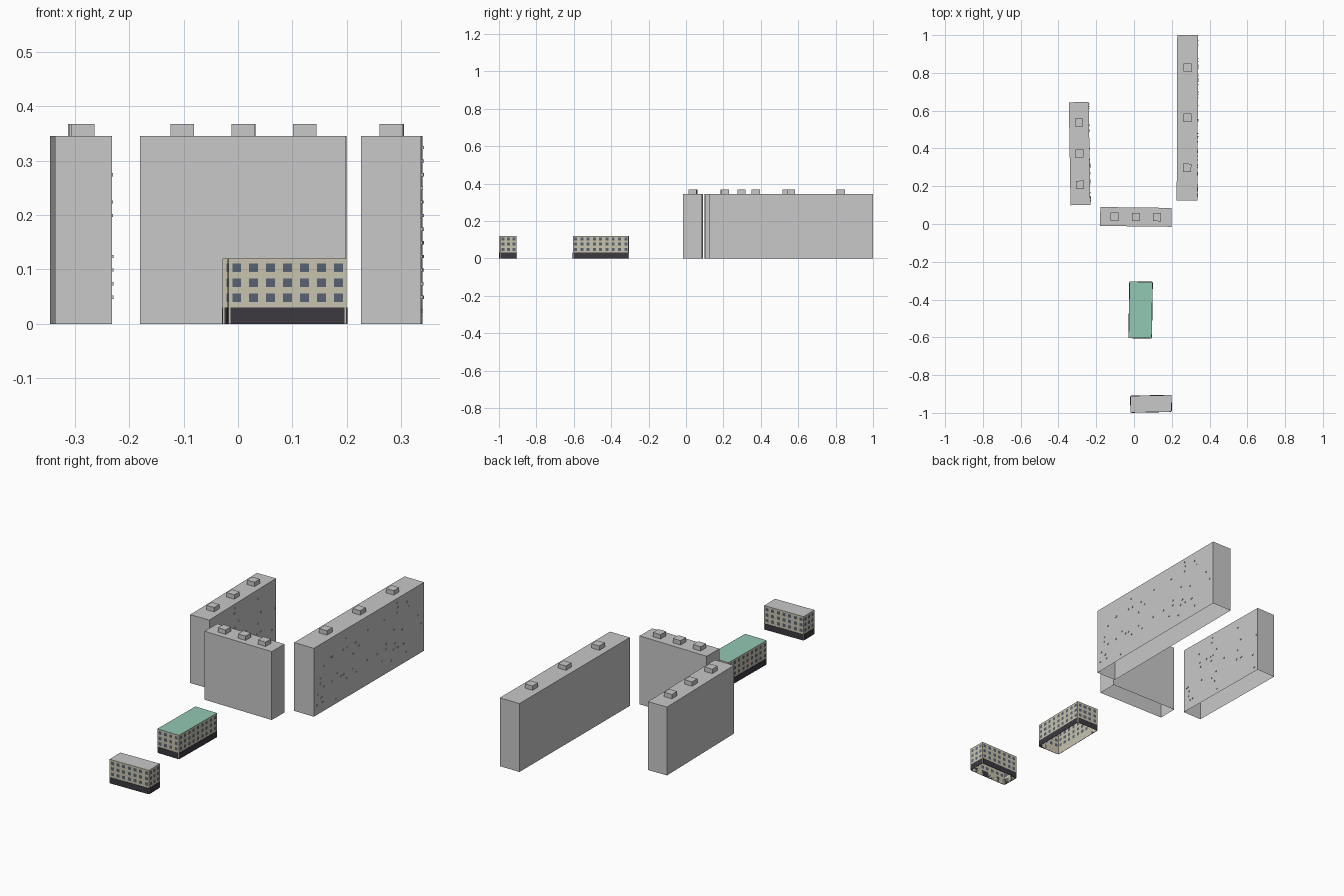
import bpy, bmesh, math, random
from mathutils import Vector

if "Cube" in bpy.data.objects:
    bpy.data.objects.remove(bpy.data.objects["Cube"])

random.seed(4)


def material(name, rgb):
    m = bpy.data.materials.new(name)
    m.diffuse_color = (*rgb, 1)
    m.use_nodes = True
    m.node_tree.nodes["Principled BSDF"].inputs["Base Color"].default_value = m.diffuse_color
    return m


GREY = material("concrete grey", (0.58, 0.58, 0.58))
CREAM = material("cream plaster", (0.58, 0.55, 0.43))
GLASS = material("window blue grey", (0.098, 0.122, 0.171))
DARK = material("dark plinth", (0.045, 0.041, 0.051))
GREEN = material("green roof", (0.29, 0.58, 0.456))


def finish(bm, name, mats, centre, yaw):
    me = bpy.data.meshes.new(name)
    bm.to_mesh(me)
    bm.free()
    for m in mats:
        me.materials.append(m)
    ob = bpy.data.objects.new(name, me)
    bpy.context.collection.objects.link(ob)
    ob.location = (centre[0], centre[1], 0)
    ob.rotation_euler.z = math.radians(yaw)
    return ob


def box(bm, lo, hi):
    vs = bmesh.ops.create_cube(bm, size=1)["verts"]
    for v in vs:
        for i in range(3):
            v.co[i] = lo[i] if v.co[i] < 0 else hi[i]


def spans(start, pitch, size, count, end):
    """Boundaries where every odd cell is a panel."""
    out = [0]
    for i in range(count):
        a = start + i * pitch
        out += [a, a + size]
    return out + [end]


def shell(sx, sy, height, rows, cols_x, cols_y, depth, lip):
    """Open-bottomed block with recessed panels and a shallow roof parapet."""
    bm = bmesh.new()
    hx, hy = sx / 2, sy / 2
    corners = [Vector((-hx, -hy, 0)), Vector((hx, -hy, 0)),
               Vector((hx, hy, 0)), Vector((-hx, hy, 0))]
    panels = []
    for k in range(4):
        p, q = corners[k], corners[(k + 1) % 4]
        d = (q - p).normalized()
        cols = cols_y if k % 2 else cols_x
        grid = [[bm.verts.new(p + d * u + Vector((0, 0, z))) for u in cols] for z in rows]
        for r in range(len(rows) - 1):
            for c in range(len(cols) - 1):
                f = bm.faces.new((grid[r][c], grid[r][c + 1], grid[r + 1][c + 1], grid[r + 1][c]))
                if r % 2 and c % 2:
                    panels.append(f)
    bmesh.ops.inset_individual(bm, faces=panels, thickness=0.0002, depth=-depth)
    for f in panels:
        f.material_index = 1
    roof = bm.faces.new([bm.verts.new(c + Vector((0, 0, height))) for c in corners])
    bmesh.ops.inset_individual(bm, faces=[roof], thickness=0.003, depth=-lip)
    roof.material_index = 2
    return bm


H = 0.345


def tower(name, sx, sy, centre, yaw, bays, hut_gap, units=0):
    rows = spans(0.015, 0.025, 0.0205, 13, H)
    long_x = sx > sy
    length, width = max(sx, sy), min(sx, sy)
    pitch = (length - 0.005) / bays
    long_cols = spans(0.005, pitch, pitch - 0.005, bays, length)
    end_cols = spans(0.003, width - 0.028, 0.022, 2, width)
    cols = (long_cols, end_cols) if long_x else (end_cols, long_cols)
    bm = shell(sx, sy, H, rows, *cols, 0.004, 0.003)
    finish(bm, name, [GREY] * 3, centre, yaw)

    # rooftop lift huts
    bm = bmesh.new()
    for i in (-1, 0, 1):
        x, y = (i * hut_gap, 0) if long_x else (0, i * hut_gap)
        box(bm, (x - 0.0215, y - 0.0215, H - 0.004), (x + 0.0215, y + 0.0215, 0.367))
    finish(bm, name + "_roof_huts", [GREY], centre, yaw)

    # small cooling units scattered over the right-hand facade
    if units:
        bm = bmesh.new()
        for _ in range(units):
            z = 0.015 + 0.025 * random.randrange(13) + 0.006
            y = -length / 2 + 0.005 + pitch * (random.randrange(bays) + random.uniform(0.1, 0.85))
            box(bm, (sx / 2 - 0.004, y, z), (sx / 2 + 0.003, y + 0.006, z + 0.006))
        finish(bm, name + "_cooling_units", [GREY], centre, yaw)


tower("left_tower", 0.105, 0.545, (-0.288, 0.3725), 0.95, 6, 0.165, 32)
tower("middle_tower", 0.378, 0.10, (0.01, 0.0375), -0.7, 4, 0.1125)
tower("right_tower", 0.11, 0.875, (0.2825, 0.5625), -0.2, 9, 0.265, 50)


def low_block(name, sx, sy, centre, yaw, nx, ny, roof):
    def cols(length, n):
        pitch = (length - 0.03) / max(n - 1, 1)
        return spans(0.007, pitch, 0.016, n, length)

    rows = spans(0.04, 0.0275, 0.016, 3, 0.12)
    bm = shell(sx, sy, 0.12, rows, cols(sx, nx), cols(sy, ny), 0.001, 0.002)
    finish(bm, name, [CREAM, GLASS, roof], centre, yaw)

    # dark ground-floor plates, stopping just short of the corners
    bm = bmesh.new()
    hx, hy, g, t = sx / 2, sy / 2, 0.004, 0.0015
    for s in (-1, 1):
        a, b = sorted((s * hy, s * (hy + t)))
        box(bm, (-hx + g, a, 0), (hx - g, b, 0.03))
        a, b = sorted((s * hx, s * (hx + t)))
        box(bm, (a, -hy + g, 0), (b, hy - g, 0.03))
    finish(bm, name + "_plinth", [DARK], centre, yaw)


low_block("green_roof_block", 0.122, 0.298, (0.035, -0.455), -0.9, 4, 9, GREEN)
low_block("front_block", 0.217, 0.088, (0.09, -0.952), 1.2, 7, 3, GREY)
